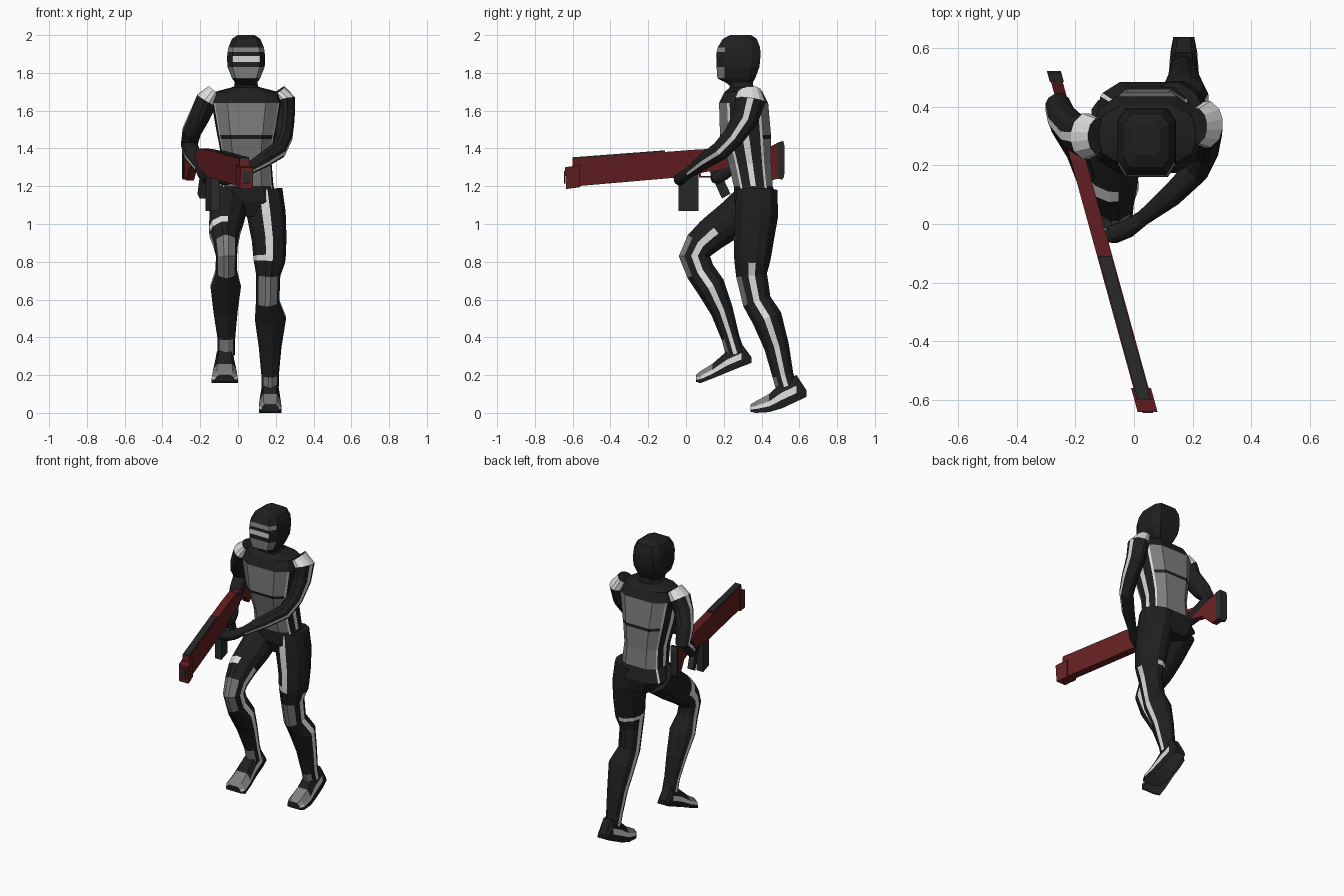
import bpy, bmesh, math
from mathutils import Vector

# ---- flat colours ----
COLOURS = [("suit_black", (0.014, 0.014, 0.014)), ("stripe_white", (0.72, 0.72, 0.72)),
           ("panel_grey", (0.21, 0.21, 0.21)), ("sole_grey", (0.07, 0.07, 0.07)),
           ("rifle_red", (0.13, 0.014, 0.016)), ("rifle_dark", (0.024, 0.024, 0.024))]
K, W, G, S, R, D = range(6)
MATS = []
for n, c in COLOURS:
    m = bpy.data.materials.new(n)
    m.diffuse_color = (*c, 1)
    MATS.append(m)


def skin(name, rings, colour, cap=K):
    """Bridge equal-sized point rings, colour each face by (row, column)."""
    bm = bmesh.new()
    vs = [[bm.verts.new(p) for p in r] for r in rings]
    n = len(vs[0])
    for i in range(len(vs) - 1):
        for j in range(n):
            k = (j + 1) % n
            f = bm.faces.new((vs[i][j], vs[i][k], vs[i + 1][k], vs[i + 1][j]))
            f.material_index = colour(i, j)
    for r in (vs[0], vs[-1]):
        bm.faces.new(r).material_index = cap
    bmesh.ops.recalc_face_normals(bm, faces=bm.faces)
    me = bpy.data.meshes.new(name)
    bm.to_mesh(me)
    bm.free()
    for m in MATS:
        me.materials.append(m)
    ob = bpy.data.objects.new(name, me)
    bpy.context.collection.objects.link(ob)
    return ob


def loft(name, stations, quarter, colour, power=1.0, level=False):
    """Sweep a faceted oval through (x, y, z, half width, half depth) stations.
    Column 0 starts on the +x side and columns run through the front."""
    ang = (quarter + [180 - a for a in reversed(quarter)] + [180 + a for a in quarter]
           + [360 - a for a in reversed(quarter)])
    se = lambda v: math.copysign(abs(v) ** power, v)
    prof = [(se(math.cos(math.radians(a))), se(math.sin(math.radians(a)))) for a in ang]
    mx, my = max(p[0] for p in prof), max(p[1] for p in prof)
    pts = [Vector(s[:3]) for s in stations]
    rings = []
    for i, s in enumerate(stations):
        d = Vector((0, 0, -1))
        if not level:
            d = (pts[min(i + 1, len(pts) - 1)] - pts[max(i - 1, 0)]).normalized()
        right = Vector((1, 0, 0))
        right = (right - d * d.dot(right)).normalized()
        front = d.cross(right)
        rings.append([pts[i] + right * (a / mx * s[3]) + front * (b / my * s[4]) for a, b in prof])
    return skin(name, rings, colour)


# ---- torso with chest and back panels ----
def torso_colour(i, j):
    if i in (2, 4, 5) and j in (2, 3, 4, 10, 11, 12):
        return G
    if 2 <= i <= 6 and j in (1, 5, 9, 13):
        return W
    if 2 <= i <= 5 and j in (7, 15):
        return W
    return K


loft("torso", [(.043, .305, 1.725, .07, .07), (.045, .305, 1.70, .165, .10),
               (.045, .305, 1.64, .185, .13), (.045, .315, 1.47, .155, .135),
               (.045, .318, 1.45, .15, .132), (.048, .338, 1.32, .13, .113),
               (.05, .356, 1.20, .138, .103), (.045, .37, 1.12, .17, .115),
               (.045, .38, 1.04, .09, .09)],
     [3, 24, 31, 65], torso_colour, 0.7, True)


# ---- masked head and neck ----
def head_colour(i, j):
    if i == 2 and j in (0, 1, 2):
        return G
    if i == 4 and j == 1:
        return W
    if i == 6 and j in (0, 1, 2):
        return G
    return K


HEAD = [(2.0, .29, .045, .055), (1.98, .285, .075, .09), (1.935, .28, .094, .112),
        (1.91, .278, .098, .116), (1.89, .277, .1, .117), (1.858, .277, .1, .115),
        (1.83, .275, .098, .113), (1.77, .266, .074, .1), (1.752, .28, .06, .075),
        (1.735, .292, .062, .063), (1.70, .305, .08, .068)]
loft("head", [(.043, y, z, a, b) for z, y, a, b in HEAD], [25, 55], head_colour, 0.7, True)

# ---- legs ----
LIMB = [12, 40, 78]


def rear_leg_colour(i, j):
    if (i < 3 and j == 2) or (i == 3 and 2 <= j <= 8):
        return W
    if i in (5, 9) and j in (1, 2, 3):
        return G
    return W if i >= 4 and j in (5, 11) else K


def raised_leg_colour(i, j):
    if i == 2 and 2 <= j <= 5:
        return W
    if i in (4, 5, 9) and j in (1, 2, 3):
        return G
    return W if (i >= 2 and j == 11) or (i >= 3 and j == 5) else K


loft("rear_leg", [(.135, .375, 1.18, .10, .108), (.15, .373, 1.05, .103, .115),
                  (.165, .36, .92, .092, .105), (.167, .352, .83, .086, .098),
                  (.166, .35, .80, .083, .094), (.16, .347, .73, .064, .082),
                  (.157, .375, .59, .062, .076), (.172, .43, .50, .082, .08),
                  (.17, .48, .35, .06, .066), (.17, .513, .20, .046, .056),
                  (.17, .53, .14, .046, .056)], LIMB, rear_leg_colour)
loft("raised_leg", [(-.045, .37, 1.13, .10, .11), (-.06, .25, 1.03, .092, .1),
                    (-.07, .165, .968, .083, .093), (-.07, .135, .945, .08, .09),
                    (-.065, .075, .89, .064, .083), (-.061, .045, .83, .056, .083),
                    (-.062, .075, .75, .057, .076), (-.065, .13, .67, .08, .077),
                    (-.066, .19, .54, .064, .06), (-.062, .235, .40, .047, .048),
                    (-.062, .262, .31, .046, .05)], LIMB, raised_leg_colour)


# ---- feet: (y, sole z, top z, half width) from heel to toe ----
def foot(name, x, stations):
    rings = []
    for y, b, t, w in stations:
        h = t - b
        side = [(w, b), (w, b + .32 * h), (.95 * w, b + .6 * h), (.6 * w, t)]
        rings.append([(x - w, y, b)] + [(x + a, y, z) for a, z in side]
                     + [(x - a, y, z) for a, z in reversed(side[1:])])

    def colour(i, j):
        if j == 0:
            return S
        if i >= 3 and j in (3, 4, 5):
            return G
        return W if i >= 1 and j in (2, 6) else K
    skin(name, rings, colour)


foot("rear_foot", .17, [(.638, .085, .12, .036), (.585, .06, .20, .046), (.51, .025, .165, .052),
                        (.44, .004, .10, .06), (.37, 0, .062, .06), (.342, .006, .045, .045)])
foot("raised_foot", -.07, [(.347, .265, .295, .036), (.295, .245, .365, .046), (.22, .215, .33, .052),
                           (.14, .182, .26, .065), (.075, .157, .22, .07), (.052, .165, .2, .05)])


# ---- arms with shoulder bands, outer stripes and fists ----
def arm_colour(stripe, rows):
    def colour(i, j):
        if i == 0:
            return W
        return W if i in rows and j == stripe else K
    return colour


loft("left_arm", [(.215, .335, 1.705, .04, .06), (.25, .34, 1.655, .054, .08),
                  (.25, .315, 1.56, .05, .07), (.243, .25, 1.46, .045, .057),
                  (.215, .185, 1.39, .042, .05), (.13, .10, 1.335, .038, .042),
                  (.03, .02, 1.275, .025, .028), (-.02, -.015, 1.25, .032, .03),
                  (-.07, -.035, 1.235, .032, .032), (-.10, -.045, 1.23, .018, .02)],
     LIMB, arm_colour(11, range(1, 6)))
loft("right_arm", [(-.125, .30, 1.705, .04, .06), (-.165, .30, 1.655, .058, .078),
                   (-.2, .31, 1.58, .055, .066), (-.245, .36, 1.49, .05, .056),
                   (-.258, .40, 1.42, .045, .048), (-.24, .33, 1.365, .043, .045),
                   (-.2, .24, 1.30, .03, .034), (-.18, .2, 1.265, .034, .034),
                   (-.165, .155, 1.245, .032, .036), (-.16, .135, 1.24, .018, .02)],
     LIMB, arm_colour(5, range(1, 6)))


# ---- rifle: side profiles (y, z) given thickness along its slanted axis ----
def plate(name, outline, half, mat):
    axis = lambda y: .035 - .275 * (y + .6)
    rings = [[(axis(y) + s * half, y, z) for y, z in outline] for s in (-1, 1)]
    skin(name, rings, lambda i, j: mat, mat)


plate("rifle_body", [(-.60, 1.345), (.07, 1.395), (.22, 1.40), (.29, 1.36), (.28, 1.30),
                     (.10, 1.275), (0, 1.25), (-.58, 1.20), (-.62, 1.20), (-.62, 1.30),
                     (-.60, 1.305)], .026, R)
plate("rifle_muzzle", [(-.642, 1.30), (-.56, 1.312), (-.56, 1.195), (-.635, 1.185)], .034, R)
plate("rifle_bore", [(-.645, 1.28), (-.64, 1.28), (-.64, 1.215), (-.645, 1.215)], .018, D)
plate("rifle_top_rail", [(-.60, 1.353), (-.11, 1.39), (-.11, 1.378), (-.60, 1.341)], .022, D)
plate("rifle_stock", [(.2, 1.385), (.39, 1.38), (.485, 1.43), (.485, 1.24), (.45, 1.23),
                      (.38, 1.30), (.2, 1.31)], .02, R)
plate("butt_plate", [(.485, 1.43), (.515, 1.44), (.522, 1.41), (.52, 1.25), (.51, 1.235),
                     (.485, 1.24)], .024, D)
plate("magazine", [(-.04, 1.27), (.065, 1.29), (.065, 1.07), (-.04, 1.07)], .024, D)
plate("pistol_grip", [(.12, 1.29), (.17, 1.30), (.235, 1.16), (.19, 1.135)], .02, D)
plate("trigger_guard", [(.065, 1.28), (.075, 1.28), (.08, 1.255), (.14, 1.255), (.14, 1.245),
                        (.07, 1.245)], .01, R)
